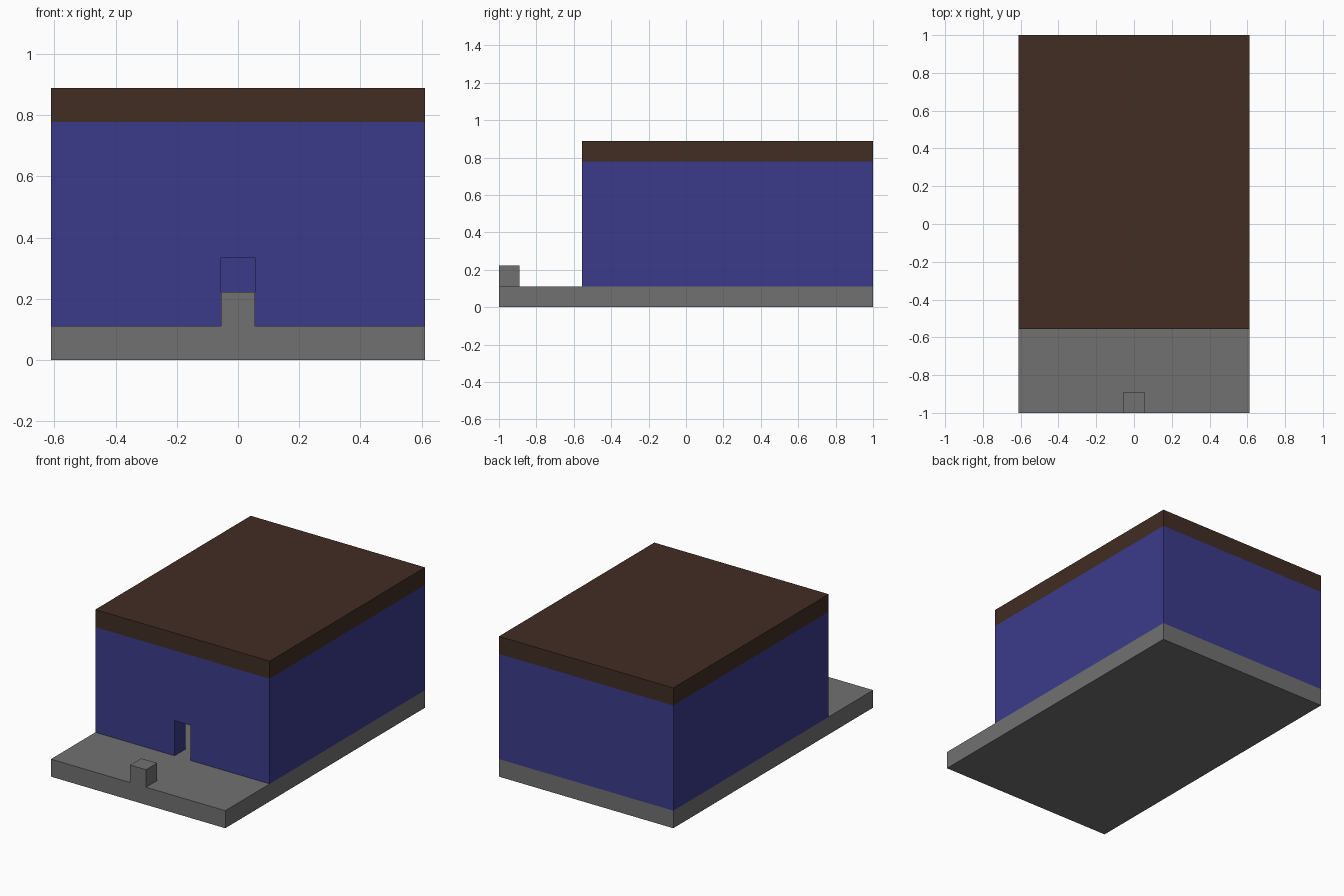
import bpy
import bmesh
from mathutils import Vector

cube = bpy.data.objects.get("Cube")
if cube:
    bpy.data.objects.remove(cube, do_unlink=True)

U = 1 / 9                      # one block of the model's grid
HALF_W, BACK, FRONT = 5.5, 9, -9
HOUSE_FRONT = -5               # the yard lies in front of this line


def material(name, rgb):
    mat = bpy.data.materials.new(name)
    mat.use_nodes = True
    mat.diffuse_color = (*rgb, 1)
    mat.node_tree.nodes["Principled BSDF"].inputs["Base Color"].default_value = (*rgb, 1)
    return mat


def box(name, low, high, mat=None):
    """Axis-aligned box between two corners given in blocks."""
    low, high = Vector(low) * U, Vector(high) * U
    bm = bmesh.new()
    bmesh.ops.create_cube(bm, size=1)
    bmesh.ops.scale(bm, vec=high - low, verts=bm.verts)
    bmesh.ops.translate(bm, vec=(low + high) / 2, verts=bm.verts)
    mesh = bpy.data.meshes.new(name)
    bm.to_mesh(mesh)
    bm.free()
    if mat:
        mesh.materials.append(mat)
    obj = bpy.data.objects.new(name, mesh)
    bpy.context.collection.objects.link(obj)
    return obj


def cut(obj, cutter):
    """Subtract a cutter, apply the result and remove the cutter."""
    cutter.hide_render = True
    mod = obj.modifiers.new("cut", "BOOLEAN")
    mod.operation, mod.solver, mod.object = "DIFFERENCE", "EXACT", cutter
    bpy.context.view_layer.objects.active = obj
    bpy.ops.object.modifier_apply(modifier=mod.name)
    bpy.data.objects.remove(cutter, do_unlink=True)


stone = material("stone grey", (0.17, 0.165, 0.165))
paint = material("wall blue", (0.044, 0.044, 0.26))
timber = material("roof brown", (0.053, 0.026, 0.017))

# Ground slab and the small post at its front edge
box("ground_slab", (-HALF_W, FRONT, 0), (HALF_W, BACK, 1), stone)
box("yard_post", (-0.5, FRONT, 1), (0.5, FRONT + 1, 2), stone)

# Hollow house: walls one block thick, with an open doorway
walls = box("walls", (-HALF_W, HOUSE_FRONT, 1), (HALF_W, BACK, 7), paint)
cut(walls, box("room_cutter", (1 - HALF_W, HOUSE_FRONT + 1, 0), (HALF_W - 1, BACK - 1, 8)))
cut(walls, box("door_cutter", (-0.5, HOUSE_FRONT - 1, 0), (0.5, HOUSE_FRONT + 2, 3)))

# Flat roof
box("roof", (-HALF_W, HOUSE_FRONT, 7), (HALF_W, BACK, 8), timber)
